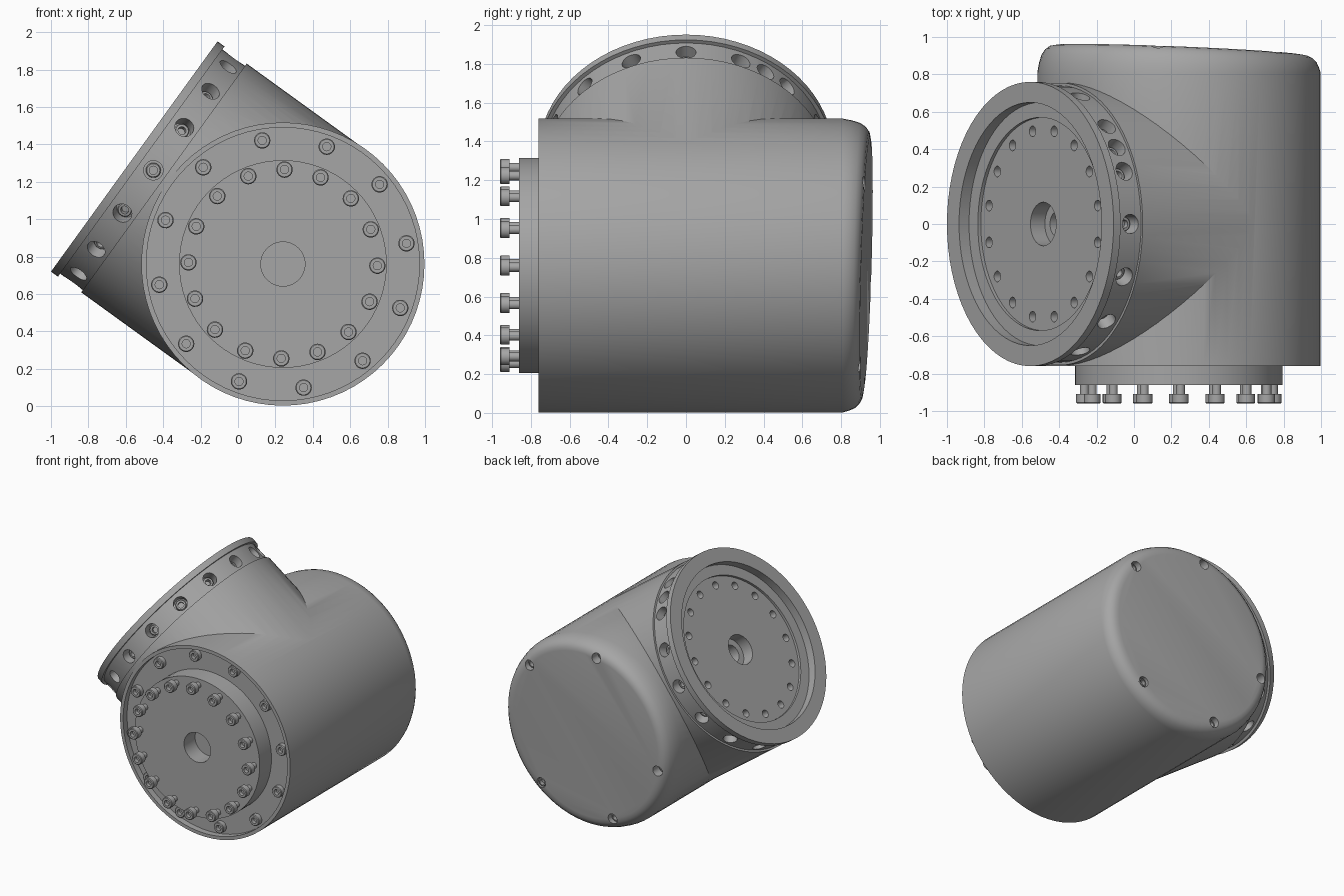
import bpy, bmesh
from math import sin, cos, pi, radians
from mathutils import Matrix, Vector

if "Cube" in bpy.data.objects:
    bpy.data.objects.remove(bpy.data.objects["Cube"])

grey = bpy.data.materials.new("machined_grey")
grey.use_nodes = True
GREY = (0.38, 0.38, 0.38, 1)
grey.diffuse_color = GREY
grey.node_tree.nodes["Principled BSDF"].inputs["Base Color"].default_value = GREY


def frame(origin, x, y, z):
    m = Matrix((x, y, z)).transposed().to_4x4()
    m.translation = origin
    return m


# Local z of each frame is the axis of that cylinder, pointing outwards
centre = Vector((0.24, 0, 0.76))
BODY = frame(centre, (1, 0, 0), (0, 0, 1), (0, -1, 0))
ARM = frame(centre, (0.586, 0, 0.81), (0, 1, 0), (-0.81, 0, 0.586))


def lathe(bm, profile, matrix, segs=72):
    """Revolve (radius, height) points around local z and cap both ends."""
    rings = [[bm.verts.new(matrix @ Vector((r * cos(2 * pi * i / segs),
                                            r * sin(2 * pi * i / segs), h)))
              for i in range(segs)] for r, h in profile]
    for a, b in zip(rings, rings[1:]):
        for i in range(segs):
            j = (i + 1) % segs
            bm.faces.new((a[i], a[j], b[j], b[i]))
    bm.faces.new(rings[0][::-1])
    bm.faces.new(rings[-1])


def finish(name, bm):
    bmesh.ops.recalc_face_normals(bm, faces=bm.faces)
    mesh = bpy.data.meshes.new(name)
    bm.to_mesh(mesh)
    bm.free()
    mesh.materials.append(grey)
    ob = bpy.data.objects.new(name, mesh)
    bpy.context.scene.collection.objects.link(ob)
    return ob


def boolean(ob, other, operation):
    mod = ob.modifiers.new(operation.lower(), 'BOOLEAN')
    mod.operation, mod.object, mod.solver = operation, other, 'EXACT'
    bpy.context.view_layer.objects.active = ob
    bpy.ops.object.modifier_apply(modifier=mod.name)
    bpy.data.objects.remove(other)


def smooth(ob):
    bpy.ops.object.select_all(action='DESELECT')
    ob.select_set(True)
    bpy.context.view_layer.objects.active = ob
    bpy.ops.object.shade_smooth_by_angle(angle=radians(30))


def around(matrix, angle, radius, height):
    """Frame on a bolt circle, parallel to the axis."""
    return matrix @ Matrix.Rotation(radians(angle), 4, 'Z') @ Matrix.Translation((radius, 0, height))


def radial(matrix, angle, radius, height):
    """Frame on the rim, pointing away from the axis."""
    return around(matrix, angle, radius, height) @ Matrix.Rotation(pi / 2, 4, 'Y')


def screw(bm, matrix, neck=0.05, head=0.05, r=0.044):
    """Socket head screw standing on local z = 0."""
    top = neck + head
    lathe(bm, [(0.024, -0.02), (0.024, neck), (r, neck), (r, top - 0.005), (r - 0.005, top),
               (0.022, top), (0.022, top - 0.03)], matrix, 18)


# Main housing with a rounded back whose face leans with the arm
bm = bmesh.new()
back = 0.81
lathe(bm, [(0.757, 0.76), (0.757, -back), (0.748, -0.85), (0.735, -0.885), (0.715, -0.91),
           (0.69, -0.925), (0.66, -0.93)], BODY)
for v in bm.verts:
    if v.co.y > back:
        lean = (v.co - centre).dot(ARM.col[2].to_3d())
        v.co.y += 0.05 * lean * (v.co.y - back) / 0.12
housing = finish("housing", bm)

# Side arm with grooved band, lip and dished face
bm = bmesh.new()
lathe(bm, [(0.755, 0), (0.755, 0.785), (0.74, 0.785), (0.74, 0.935), (0.76, 0.935), (0.76, 0.981),
           (0.65, 0.981), (0.65, 0.915), (0.57, 0.915), (0.57, 0.895)], ARM)
boolean(housing, finish("arm", bm), 'UNION')

# All recesses and drilled holes
BAND = 0.855
band_angles = [22.5 * i for i in range(16)] + [33.75]
back_angles = (39.5, 99.5, 189.5, 249.5, 309.5)
bm = bmesh.new()
lathe(bm, [(0.73, 0.71), (0.73, 0.9)], BODY)
lathe(bm, [(0.07, 0.6), (0.07, 0.8), (0.117, 0.8), (0.117, 1.1)], ARM, 32)
for a in band_angles:
    lathe(bm, [(0.052, 0), (0.052, 0.15)], radial(ARM, a, 0.65, BAND), 20)
for i in range(16):
    lathe(bm, [(0.029, 0.82), (0.029, 0.95)], around(ARM, 22.5 * i + 11.25, 0.505, 0), 16)
for a in back_angles:
    lathe(bm, [(0.04, -1.1), (0.04, -0.85)], around(BODY, a, 0.66, 0), 20)
boolean(housing, finish("cutter", bm), 'DIFFERENCE')
smooth(housing)

# Front output hub with a centre bore
bm = bmesh.new()
lathe(bm, [(0.555, 0.7), (0.555, 0.86), (0.118, 0.86), (0.118, 0.72)], BODY)
smooth(finish("front_hub", bm))

# Screws
bm = bmesh.new()
for i in range(16):
    screw(bm, around(BODY, 22.5 * i - 1, 0.505, 0.86))
smooth(finish("hub_screws", bm))

bm = bmesh.new()
for i in range(12):
    screw(bm, around(BODY, 30 * i + 9.5, 0.67, 0.71), 0, 0.04)
smooth(finish("rim_screws", bm))

bm = bmesh.new()
for a in band_angles:
    screw(bm, radial(ARM, a, 0.65, BAND), 0, 0.035, 0.04)
smooth(finish("band_screws", bm))

bm = bmesh.new()
for a in back_angles:
    screw(bm, around(BODY, a, 0.66, -0.85) @ Matrix.Rotation(pi, 4, 'X'), 0, 0.035, 0.035)
smooth(finish("back_screws", bm))
